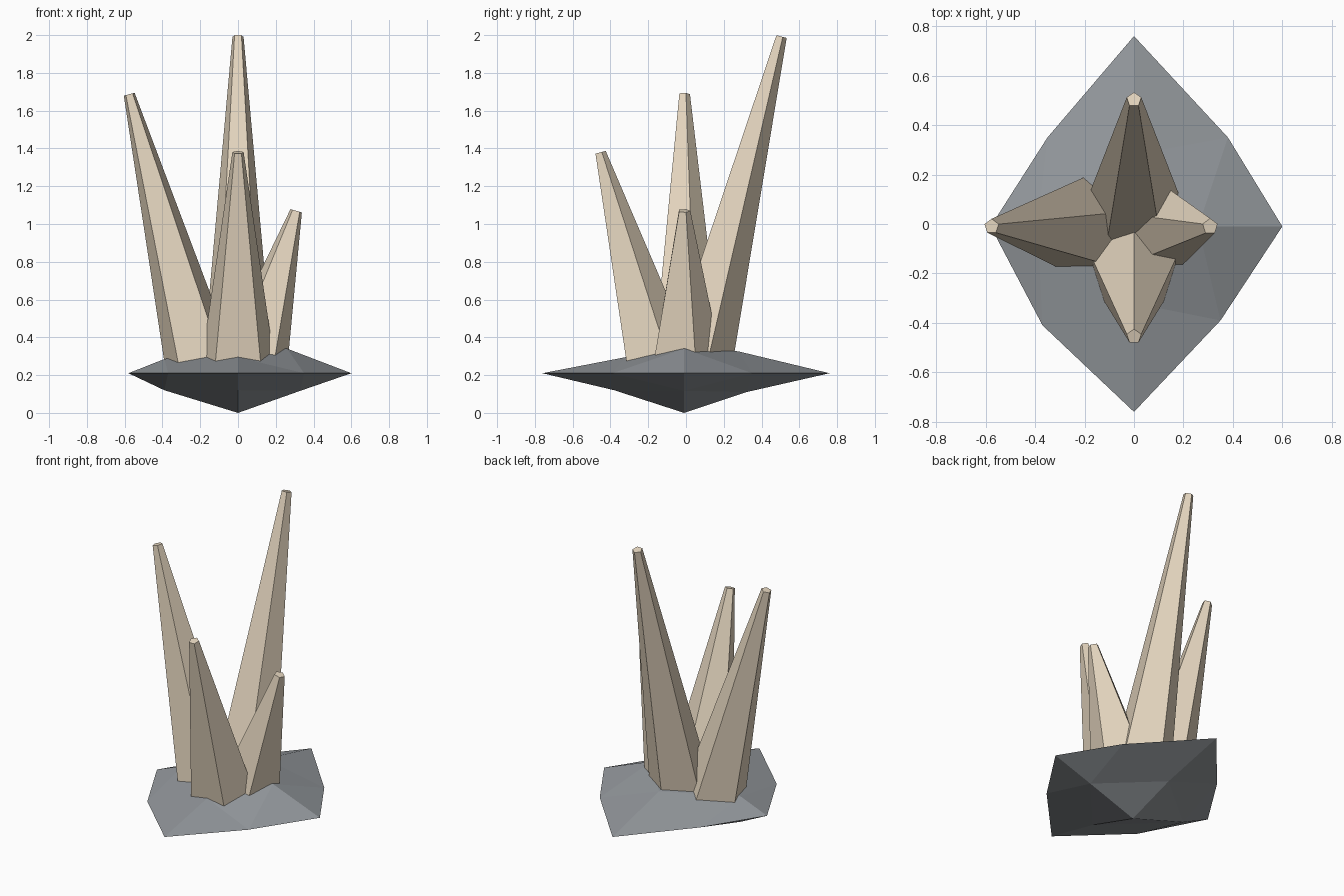
import bpy
from math import sin, cos, pi
from mathutils import Vector

if "Cube" in bpy.data.objects:
    bpy.data.objects.remove(bpy.data.objects["Cube"])


def material(name, rgb):
    m = bpy.data.materials.new(name)
    m.diffuse_color = (*rgb, 1)
    m.use_nodes = True
    m.node_tree.nodes["Principled BSDF"].inputs["Base Color"].default_value = m.diffuse_color
    return m


def add_mesh(name, verts, faces, mat):
    me = bpy.data.meshes.new(name)
    me.from_pydata(verts, [], faces)
    me.materials.append(mat)
    me.update()
    ob = bpy.data.objects.new(name, me)
    bpy.context.collection.objects.link(ob)


stone = material("stone", (0.29, 0.31, 0.33))
bone = material("pale_spike", (0.78, 0.67, 0.52))

# Rock base: subdivided, flattened octahedron with a flat rim
rim = [(0.60, -0.01), (0.38, 0.35), (0, 0.76), (-0.35, 0.35),
       (-0.58, -0.01), (-0.37, -0.41), (0, -0.76), (0.35, -0.39)]
upper = [(0.26, -0.01, 0.34), (0, 0.28, 0.325), (-0.39, -0.01, 0.285),
         (0, -0.32, 0.295), (0, -0.01, 0.36)]
lower = [(0.33, -0.01, 0.117), (0, 0.32, 0.11), (-0.39, -0.01, 0.12),
         (0, -0.38, 0.12), (0, -0.01, 0)]
verts = [(x, y, 0.21) for x, y in rim] + upper + lower
faces = []
for i in range(4):
    a, b, c = 2 * i, 2 * i + 1, (2 * i + 2) % 8
    for start, flip in ((8, False), (13, True)):
        m, n, pole = start + i, start + (i + 1) % 4, start + 4
        for f in ((a, b, m), (b, c, n), (m, b, n), (m, n, pole)):
            faces.append(f[::-1] if flip else f)
add_mesh("rock_base", verts, faces, stone)


# Spikes: tapered five-sided prisms leaning outward, sunk into the rock
def spike(name, foot, foot_r, tip, tip_r=0.031):
    foot, tip = Vector(foot), Vector(tip)
    axis = (tip - foot).normalized()
    tilt = Vector((0, 0, 1)).rotation_difference(axis)
    ring = [Vector((cos(pi / 2 + k * 2 * pi / 5), sin(pi / 2 + k * 2 * pi / 5), 0))
            for k in range(5)]
    # continue the taper below the rock surface
    t = (foot.z - 0.25) / (tip.z - foot.z)
    foot, foot_r = foot + (foot - tip) * t, foot_r + (foot_r - tip_r) * t
    vs = [foot + p * foot_r for p in ring] + [tip + tilt @ (p * tip_r) for p in ring]
    fs = [(k, (k + 1) % 5, (k + 1) % 5 + 5, k + 5) for k in range(5)]
    add_mesh(name, vs, fs + [(4, 3, 2, 1, 0), (5, 6, 7, 8, 9)], bone)


spike("back_spike", (0, 0.07, 0.33), 0.188, (0, 0.503, 1.993))
spike("left_spike", (-0.204, -0.01, 0.285), 0.198, (-0.576, -0.01, 1.687))
spike("front_spike", (0, -0.156, 0.29), 0.2, (0, -0.455, 1.379))
spike("right_spike", (0.095, -0.01, 0.34), 0.184, (0.308, -0.01, 1.07), 0.033)
